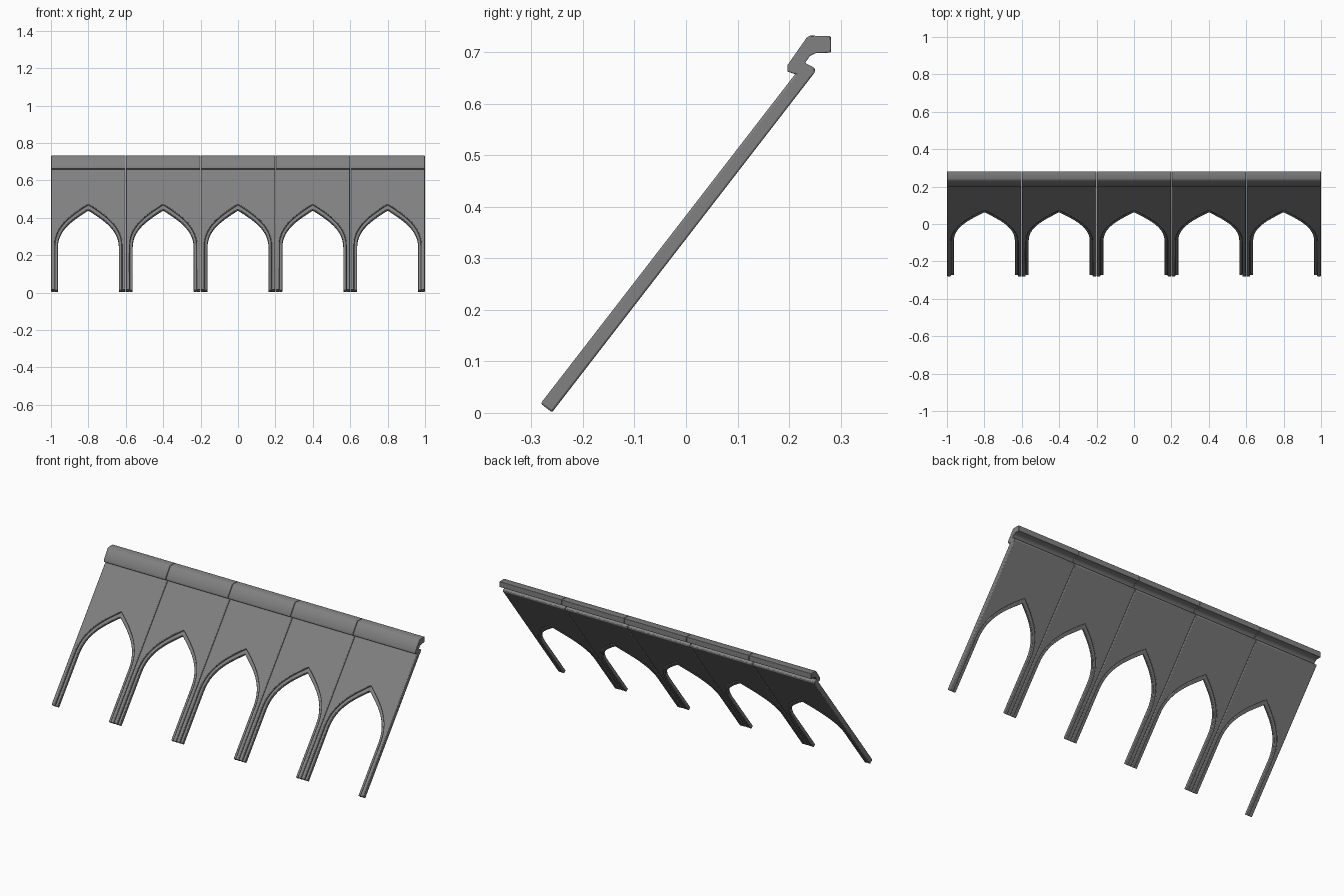
import bpy, bmesh, math
from mathutils import Vector

cube = bpy.data.objects.get("Cube")
if cube:
    bpy.data.objects.remove(cube, do_unlink=True)

stone = bpy.data.materials.new("grey_stone")
stone.use_nodes = True
GREY = (0.22, 0.22, 0.22, 1)
stone.diffuse_color = GREY
stone.node_tree.nodes["Principled BSDF"].inputs["Base Color"].default_value = GREY

BAY = 0.4
BAYS = 5
HALF = BAY / 2 - 0.001
TILT = math.radians(52.3)
UP = Vector((0, math.cos(TILT), math.sin(TILT)))
OUT = Vector((0, -math.sin(TILT), math.cos(TILT)))
FOOT = Vector((0, -0.26, 0.001))


def on_slope(x, u, w=0):
    """Point at x, u up the slope and w out of its front face."""
    return FOOT + Vector((x, 0, 0)) + UP * u + OUT * w


def prism(name, outline, depth, bevel):
    """Solid from a flat outline pushed along a vector, repeated for each bay."""
    bm = bmesh.new()
    face = bm.faces.new([bm.verts.new(p) for p in outline])
    new = bmesh.ops.extrude_face_region(bm, geom=[face], use_keep_orig=True)["geom"]
    bmesh.ops.translate(bm, vec=depth, verts=[v for v in new if isinstance(v, bmesh.types.BMVert)])
    bmesh.ops.recalc_face_normals(bm, faces=bm.faces)
    mesh = bpy.data.meshes.new(name)
    bm.to_mesh(mesh)
    bm.free()
    mesh.materials.append(stone)
    for i in range(BAYS):
        ob = bpy.data.objects.new(f"{name}_{i + 1}", mesh)
        ob.location.x = (i - (BAYS - 1) / 2) * BAY
        bpy.context.collection.objects.link(ob)
        mod = ob.modifiers.new("soft_edges", "BEVEL")
        mod.width = bevel
        mod.segments = 2
        mod.limit_method = "ANGLE"
        mod.angle_limit = math.radians(35)
        ob.select_set(True)
        bpy.context.view_layer.objects.active = ob
    bpy.ops.object.shade_smooth_by_angle(angle=math.radians(40))
    bpy.ops.object.select_all(action="DESELECT")


def arch(width, shoulder, lean, apex, steps=14):
    """Pointed arch from the left foot over the apex to the right foot."""
    ctrl = [Vector(p) for p in ((width, 0.3), (width, shoulder), lean, (0, apex))]
    side = [Vector((width, 0))]
    for i in range(steps + 1):
        t = i / steps
        s = 1 - t
        side.append(ctrl[0] * s**3 + ctrl[1] * 3 * s * s * t + ctrl[2] * 3 * s * t * t + ctrl[3] * t**3)
    left = [(-p.x, p.y) for p in side]
    return left + [(p.x, p.y) for p in reversed(side[:-1])]


bpy.ops.object.select_all(action="DESELECT")
inner = arch(0.163, 0.42, (0.08, 0.485), 0.55)
outer = arch(0.179, 0.43, (0.09, 0.505), 0.578)

# Sloping wall panels with a pointed opening
panel = outer + [(HALF, 0), (HALF, 0.835), (-HALF, 0.835), (-HALF, 0)]
prism("wall_panel", [on_slope(x, u) for x, u in panel], OUT * 0.028, 0.004)

# Stepped-back trim lining each opening
trim = outer + inner[::-1]
prism("arch_trim", [on_slope(x, u) for x, u in trim], OUT * 0.019, 0.003)

# Moulded cornice with an undercut back
profile = [(0.21, 0.658), (0.197, 0.662), (0.197, 0.675), (0.234, 0.728),
           (0.241, 0.732), (0.281, 0.731), (0.281, 0.699), (0.252, 0.698),
           (0.24, 0.692), (0.231, 0.679), (0.25, 0.669), (0.25, 0.661), (0.241, 0.65)]
prism("cornice", [Vector((-HALF, y, z)) for y, z in profile], Vector((2 * HALF, 0, 0)), 0.002)
